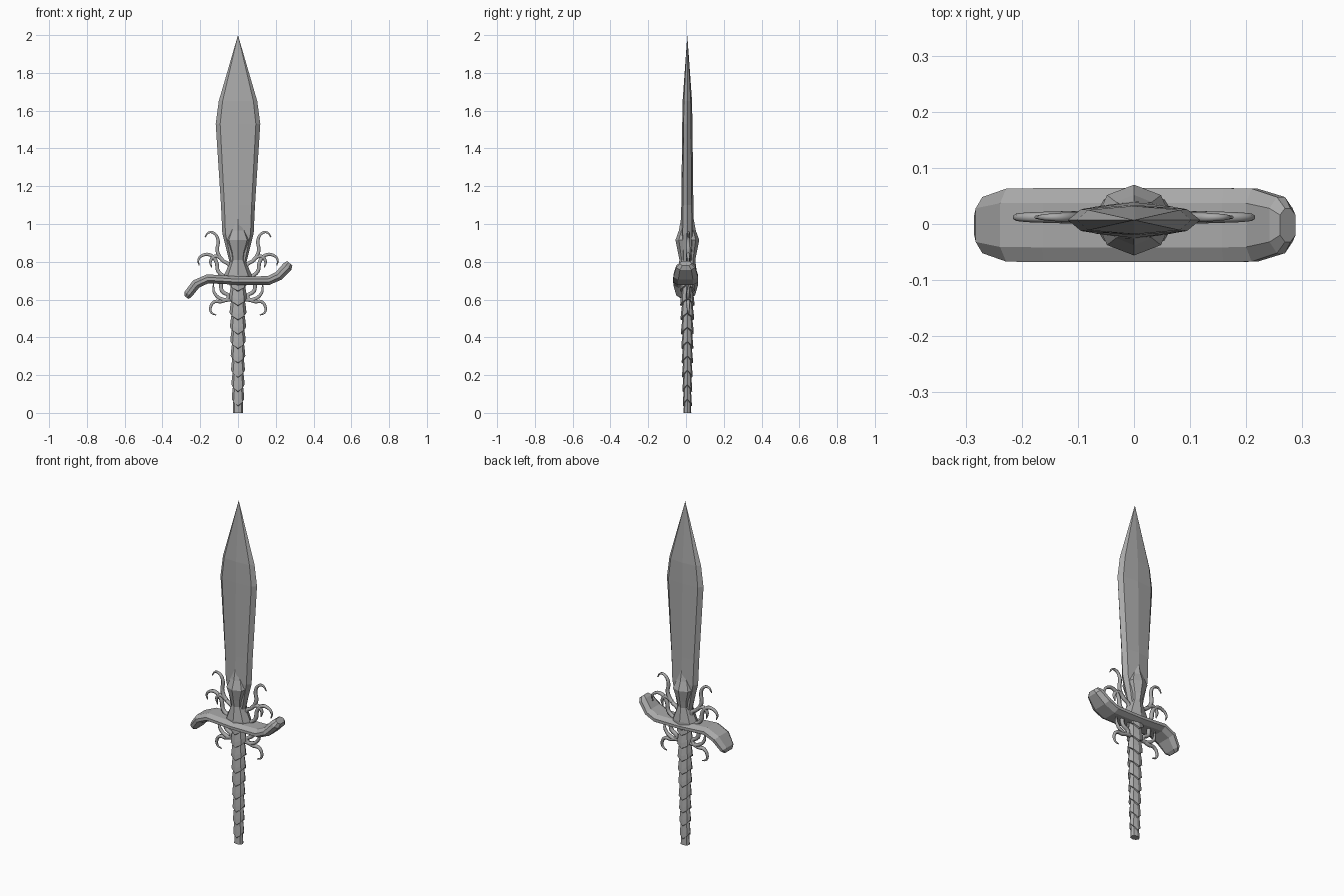
import bpy, bmesh, math
from mathutils import Vector

cube = bpy.data.objects.get("Cube")
if cube:
    bpy.data.objects.remove(cube, do_unlink=True)

steel = bpy.data.materials.new("grey_steel")
steel.use_nodes = True
GREY = (0.4, 0.4, 0.4, 1)
steel.diffuse_color = GREY
steel.node_tree.nodes["Principled BSDF"].inputs["Base Color"].default_value = GREY

CY = 0.007  # depth of the blade axis


def loft(name, rings):
    """Skin a list of equally long rings and cap both ends."""
    bm = bmesh.new()
    loops = [[bm.verts.new(p) for p in ring] for ring in rings]
    n = len(loops[0])
    for a, b in zip(loops, loops[1:]):
        for i in range(n):
            j = (i + 1) % n
            bm.faces.new((a[i], a[j], b[j], b[i]))
    bm.faces.new(loops[0][::-1])
    bm.faces.new(loops[-1])
    bmesh.ops.remove_doubles(bm, verts=bm.verts, dist=0.0002)
    bmesh.ops.recalc_face_normals(bm, faces=bm.faces)
    mesh = bpy.data.meshes.new(name)
    bm.to_mesh(mesh)
    bm.free()
    mesh.materials.append(steel)
    obj = bpy.data.objects.new(name, mesh)
    bpy.context.collection.objects.link(obj)
    return obj


def oval(rx, ry, z, sag=0.0, n=8):
    """Horizontal ring whose front and back hang lower than its sides."""
    angles = [math.tau * i / n for i in range(n)]
    return [(rx * math.cos(a), CY + ry * math.sin(a),
             z - sag * abs(math.sin(a)) ** 2) for a in angles]


# Blade: ridged centre with bevelled cutting edges
def blade_ring(w, t, z):
    k = 0.8 * w
    pts = [(w, 0), (k, 0.72 * t), (0, t), (-k, 0.72 * t),
           (-w, 0), (-k, -0.72 * t), (0, -t), (k, -0.72 * t)]
    return [(x, CY + y, z) for x, y in pts]


loft("blade", [blade_ring(*s) for s in (
    (0.035, 0.025, 0.76), (0.06, 0.03, 0.86), (0.083, 0.034, 0.95),
    (0.09, 0.032, 1.1), (0.118, 0.027, 1.53), (0.102, 0.025, 1.65),
    (0.0001, 0.0001, 2.0))])

# Collar: waisted block with a pointed crest on the front and back
loft("collar", [oval(*s) for s in (
    (0.082, 0.05, 0.7), (0.074, 0.052, 0.73), (0.036, 0.042, 0.81),
    (0.042, 0.05, 0.85), (0.068, 0.063, 0.915), (0.045, 0.045, 0.965),
    (0.004, 0.033, 1.03))])


# Crossguard: flattened bar swept along a bent path
def bar_ring(centre, slope, depth, thick):
    up = Vector((-math.sin(slope), 0, math.cos(slope)))
    ring = []
    for y, h in ((1, 0.35), (0.6, 1), (-0.6, 1), (-1, 0.35),
                 (-1, -0.35), (-0.6, -1), (0.6, -1), (1, -0.35)):
        ring.append(Vector((centre[0], y * depth - 0.002, centre[1])) + up * h * thick)
    return ring


loft("crossguard", [bar_ring((x, z), math.radians(a), d, t) for x, z, a, d, t in (
    (-0.274, 0.612, 50, 0.03, 0.014), (-0.264, 0.628, 52, 0.05, 0.023),
    (-0.222, 0.682, 42, 0.065, 0.025), (-0.16, 0.71, 8, 0.066, 0.024),
    (0, 0.7, 0, 0.066, 0.022), (0.16, 0.7, 8, 0.066, 0.024),
    (0.215, 0.725, 38, 0.065, 0.025), (0.262, 0.775, 50, 0.05, 0.027),
    (0.274, 0.792, 50, 0.03, 0.018))])

# Grip: stacked scales, each swelling downward and overlapping the next
COUNT = 9
STEP = 0.076
rings = [oval(0.027, 0.021, 0)]
for i in range(COUNT):
    f = i / (COUNT - 1)
    z = 0.062 + STEP * i
    rx, ry = 0.031 + 0.015 * f, 0.023 + 0.015 * f
    rings.append(oval(rx * 0.8, ry * 0.8, z + 0.008, 0.036))
    rings.append(oval(rx * 1.06, ry * 1.05, z + 0.012, 0.036))
    rings.append(oval(rx, ry, z + 0.04, 0.036))
loft("grip", rings)


# Tendrils: tapered hooks, mirrored left and right
def tendril(name, points, side, thick=0.0115):
    curve = bpy.data.curves.new(name, "CURVE")
    curve.dimensions = "3D"
    curve.bevel_depth = thick
    curve.bevel_resolution = 1
    curve.use_fill_caps = True
    curve.resolution_u = 4
    spline = curve.splines.new("BEZIER")
    spline.bezier_points.add(len(points) - 1)
    last = len(points) - 1
    for i, (bp, (x, z)) in enumerate(zip(spline.bezier_points, points)):
        bp.co = (side * x, 0.012, z)
        bp.handle_left_type = bp.handle_right_type = "AUTO"
        bp.radius = 1 - 0.75 * (i / last) ** 3
    obj = bpy.data.objects.new(name, curve)
    bpy.context.collection.objects.link(obj)
    curve.materials.append(steel)


HOOKS = {
    "upper_tendril": [(0.05, 0.73), (0.045, 0.78), (0.085, 0.81), (0.11, 0.86),
                      (0.105, 0.91), (0.125, 0.95), (0.155, 0.955), (0.175, 0.93)],
    "middle_tendril": [(0.07, 0.72), (0.105, 0.75), (0.115, 0.8), (0.145, 0.835),
                       (0.185, 0.835), (0.21, 0.81), (0.205, 0.78)],
    "inner_tendril": [(0.08, 0.81), (0.12, 0.83), (0.145, 0.805), (0.14, 0.77)],
    "lower_tendril": [(0.09, 0.69), (0.085, 0.645), (0.05, 0.615), (0.085, 0.59),
                      (0.125, 0.588), (0.145, 0.56), (0.14, 0.53), (0.115, 0.518)],
    "root_tendril": [(0.035, 0.6), (0.08, 0.6), (0.125, 0.635), (0.13, 0.69)],
}
for side, label in ((1, "left"), (-1, "right")):
    for name, points in HOOKS.items():
        tendril(label + "_" + name, points, side)
